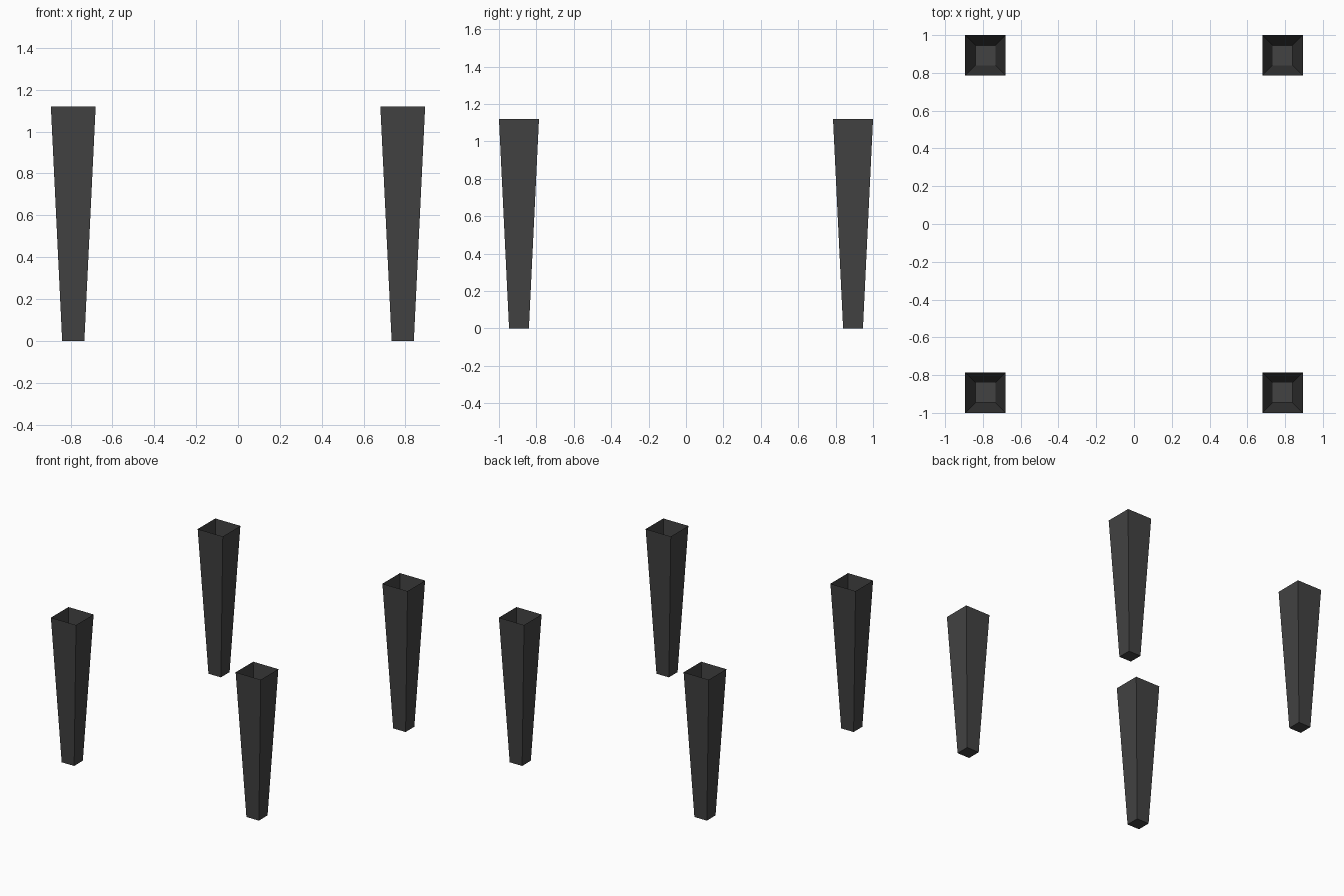
import bpy, bmesh

if "Cube" in bpy.data.objects:
    bpy.data.objects.remove(bpy.data.objects["Cube"])

dark = bpy.data.materials.new("dark_charcoal")
dark.diffuse_color = (0.055, 0.055, 0.055, 1)
dark.use_nodes = True
dark.node_tree.nodes["Principled BSDF"].inputs["Base Color"].default_value = dark.diffuse_color

HEIGHT, TOP, BOTTOM = 1.12, 0.107, 0.053   # leg height, half widths
CX, CY = 0.787, 0.893                      # leg centres


def tapered_leg(name, x, y):
    """Square leg widening upwards, closed foot, open top."""
    bm = bmesh.new()
    bmesh.ops.create_cube(bm, size=2)
    for v in bm.verts:
        upper = v.co.z > 0
        half = TOP if upper else BOTTOM
        v.co = (v.co.x * half, v.co.y * half, HEIGHT if upper else 0)
    bm.normal_update()
    bmesh.ops.delete(bm, geom=[f for f in bm.faces if f.normal.z > 0.9],
                     context='FACES_ONLY')
    mesh = bpy.data.meshes.new(name)
    bm.to_mesh(mesh)
    bm.free()
    mesh.materials.append(dark)
    leg = bpy.data.objects.new(name, mesh)
    leg.location = (x, y, 0)
    bpy.context.collection.objects.link(leg)


# Four legs at the corners
for depth, sy in (("front", -1), ("back", 1)):
    for side, sx in (("left", -1), ("right", 1)):
        tapered_leg(f"{depth}_{side}_leg", sx * CX, sy * CY)
